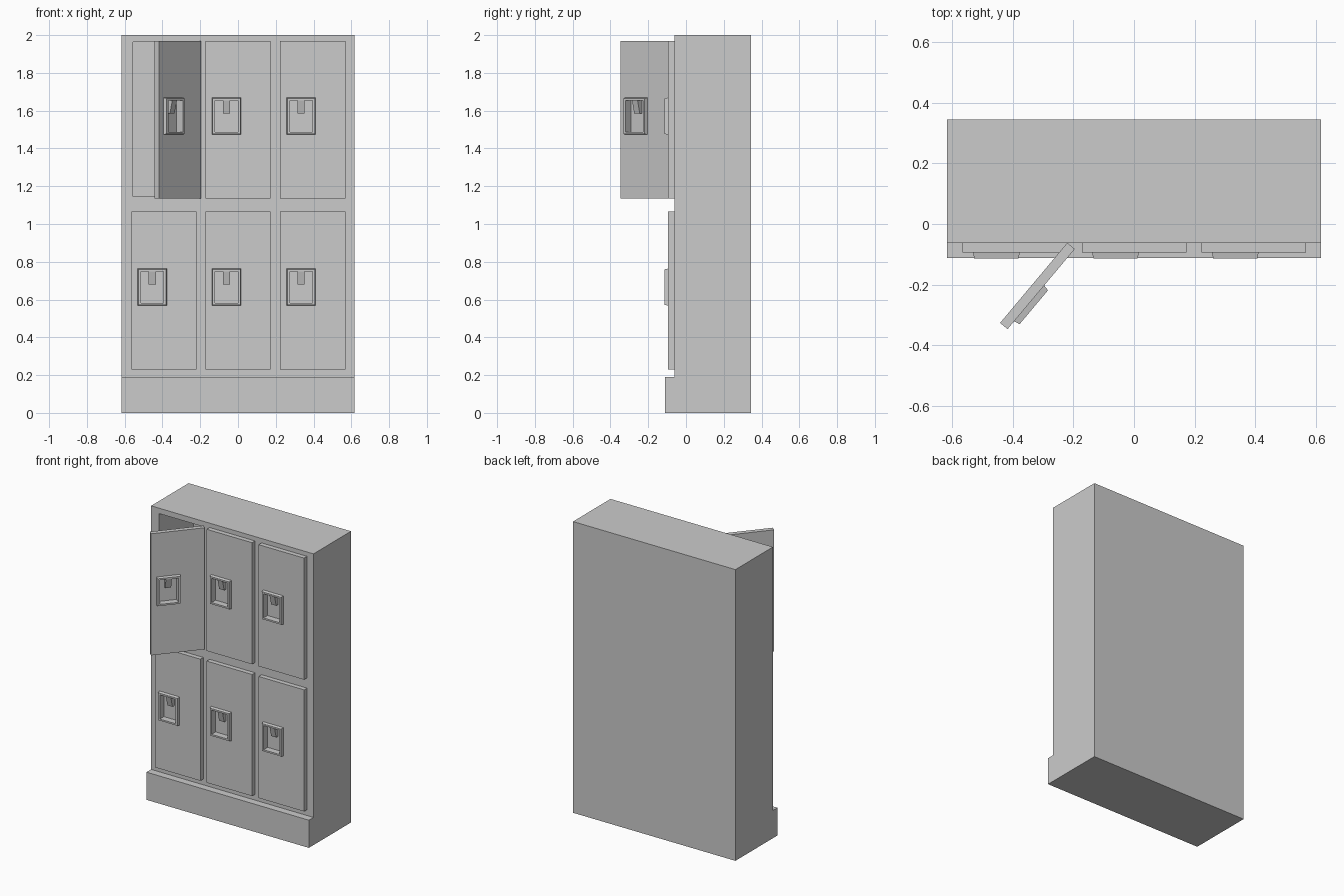
import bpy, bmesh
from math import radians

if "Cube" in bpy.data.objects:
    bpy.data.objects.remove(bpy.data.objects["Cube"])

FRONT = -0.062            # cabinet front plane
DOOR_W, DOOR_H, DOOR_T = 0.345, 0.835, 0.032


def make_object(name, bm):
    bmesh.ops.recalc_face_normals(bm, faces=bm.faces)
    mesh = bpy.data.meshes.new(name)
    bm.to_mesh(mesh)
    bm.free()
    ob = bpy.data.objects.new(name, mesh)
    bpy.context.collection.objects.link(ob)
    return ob


def prism(name, profile, x0, x1):
    """Extrude a (y, z) profile along x."""
    bm = bmesh.new()
    face = bm.faces.new([bm.verts.new((x0, y, z)) for y, z in profile])
    ext = bmesh.ops.extrude_face_region(bm, geom=[face])
    verts = [v for v in ext["geom"] if isinstance(v, bmesh.types.BMVert)]
    bmesh.ops.translate(bm, verts=verts, vec=(x1 - x0, 0, 0))
    return make_object(name, bm)


def box(name, x0, x1, y0, y1, z0, z1):
    return prism(name, [(y0, z0), (y1, z0), (y1, z1), (y0, z1)], x0, x1)


def carve(ob, cutter):
    """Subtract cutter and bake the result into the mesh."""
    mod = ob.modifiers.new("carve", 'BOOLEAN')
    mod.operation, mod.solver, mod.object = 'DIFFERENCE', 'EXACT', cutter
    bpy.context.view_layer.update()
    deps = bpy.context.evaluated_depsgraph_get()
    mesh = bpy.data.meshes.new_from_object(ob.evaluated_get(deps))
    ob.modifiers.clear()
    ob.data = mesh


# Cabinet with projecting plinth, hollow behind the open door
cabinet = prism("cabinet", [(-0.112, 0), (0.345, 0), (0.345, 2), (FRONT, 2),
                            (FRONT, 0.19), (-0.112, 0.19)], -0.617, 0.617)
cavity = box("cavity_cutter", -0.555, -0.23, FRONT - 0.1, 0.31, 1.145, 1.963)
carve(cabinet, cavity)

# Door parts, local origin at the inner hinge corner (door extends to -x)
HX0, HX1, HZ0, HZ1 = -0.311, -0.157, 0.338, 0.534
panel = box("door_panel", -DOOR_W, 0, -DOOR_T, 0, 0, DOOR_H)
housing = box("handle_housing", HX0, HX1, -DOOR_T - 0.02, -DOOR_T, HZ0, HZ1)
cx, cz = (HX0 + HX1) / 2, (HZ0 + HZ1) / 2
for v in housing.data.vertices:          # slight taper toward the front
    if v.co.y < -DOOR_T - 0.01:
        v.co.x += 0.004 if v.co.x < cx else -0.004
        v.co.z += 0.004 if v.co.z < cz else -0.004
pocket = box("pocket_cutter", HX0 + 0.017, HX1 - 0.017, -0.1, -0.008,
             HZ0 + 0.015, HZ1 - 0.015)
for part in (panel, housing):
    carve(part, pocket)
latch = prism("latch", [(-0.046, HZ1 - 0.015), (-0.008, HZ1 - 0.015),
                        (-0.008, HZ1 - 0.085), (-0.028, HZ1 - 0.085)],
              cx - 0.019, cx + 0.019)
for cutter in (cavity, pocket):
    bpy.data.objects.remove(cutter)

# Three columns by two rows of doors; the upper left one stands open
parts = (panel, housing, latch)
for col, hinge_x in enumerate((-0.22, 0.173, 0.568)):
    for row, z in enumerate((0.23, 1.135)):
        angle = radians(50) if (col, row) == (0, 1) else 0
        for part in parts:
            ob = bpy.data.objects.new(f"{part.name}_{col}_{row}", part.data)
            bpy.context.collection.objects.link(ob)
            ob.location = (hinge_x, FRONT, z)
            ob.rotation_euler.z = angle
for part in parts:
    bpy.data.objects.remove(part)
